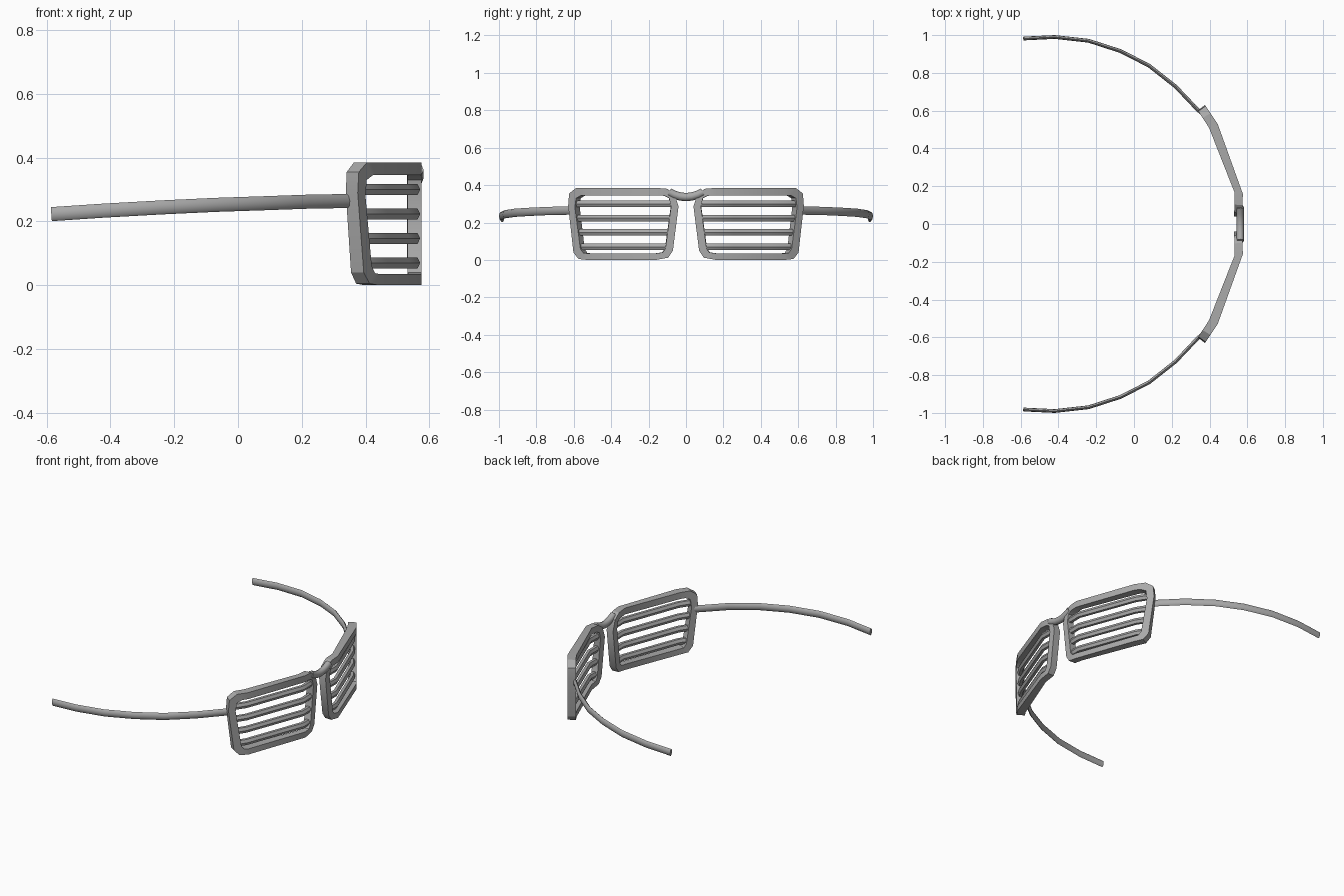
import bpy, bmesh, math
from mathutils import Vector

if "Cube" in bpy.data.objects:
    bpy.data.objects.remove(bpy.data.objects["Cube"])

grey = bpy.data.materials.new("grey_plastic")
grey.diffuse_color = (0.4, 0.4, 0.4, 1)
grey.use_nodes = True
grey.node_tree.nodes["Principled BSDF"].inputs["Base Color"].default_value = grey.diffuse_color


def finish(name, bm, mirror=True, angle=30):
    bmesh.ops.recalc_face_normals(bm, faces=bm.faces)
    me = bpy.data.meshes.new(name)
    bm.to_mesh(me)
    bm.free()
    ob = bpy.data.objects.new(name, me)
    bpy.context.collection.objects.link(ob)
    me.materials.append(grey)
    if mirror:
        m = ob.modifiers.new("mirror", 'MIRROR')
        m.use_axis = (False, True, False)
        m.use_mirror_merge = False
    bpy.ops.object.select_all(action='DESELECT')
    ob.select_set(True)
    bpy.context.view_layer.objects.active = ob
    bpy.ops.object.shade_smooth_by_angle(angle=math.radians(angle))
    return ob


def sweep(bm, path, half_depth, half_height, sides):
    """Capped rod with an upright elliptical section along a path."""
    pts = [Vector(p) for p in path]
    rings = []
    for i, p in enumerate(pts):
        t = pts[min(i + 1, len(pts) - 1)] - pts[max(i - 1, 0)]
        t.normalize()
        side = Vector((t.y, -t.x, 0)).normalized()
        up = side.cross(t).normalized()
        rings.append([bm.verts.new(p + side * half_depth * math.cos(a) + up * half_height * math.sin(a))
                      for a in (2 * math.pi * k / sides for k in range(sides))])
    for a, b in zip(rings, rings[1:]):
        for k in range(sides):
            n = (k + 1) % sides
            bm.faces.new((a[k], a[n], b[n], b[k]))
    bm.faces.new(rings[0])
    bm.faces.new(rings[-1])


# Wrap of the frame in plan: position u, front x, back x, back y
WRAP = [(0.04, 0.574, 0.53, 0.04), (0.16, 0.576, 0.533, 0.165),
        (0.53, 0.443, 0.397, 0.51), (0.635, 0.372, 0.335, 0.605)]


def wrap(u, depth):
    """Plan position at u; depth 0 is the front surface, 1 the back."""
    for a, b in zip(WRAP, WRAP[1:]):
        if u <= b[0] or b is WRAP[-1]:
            f = (u - a[0]) / (b[0] - a[0])
            fx, bx, by = (a[k] + f * (b[k] - a[k]) for k in (1, 2, 3))
            return fx + (bx - fx) * depth, u + (by - u) * depth


# Lens frame: rounded ring, wrapped around the face
outer = [(.16, 0), (.53, 0), (.575, .005), (.602, .04), (.63, .29), (.625, .355), (.587, .385),
         (.53, .385), (.16, .385), (.10, .38), (.06, .35), (.04, .285), (.07, .05), (.095, .012)]
inner = [(.16, .035), (.53, .035), (.55, .038), (.565, .06), (.594, .28), (.588, .33), (.56, .345),
         (.53, .345), (.16, .345), (.115, .343), (.09, .33), (.08, .285), (.11, .06), (.125, .04)]
bm = bmesh.new()
loops = []
for outline, depth in ((outer, 0), (inner, 0), (inner, 1), (outer, 1)):
    loops.append([bm.verts.new((*wrap(u, depth), z)) for u, z in outline])
n = len(outer)
for i in range(4):
    a, b = loops[i], loops[(i + 1) % 4]
    for k in range(n):
        j = (k + 1) % n
        bm.faces.new((a[k], a[j], b[j], b[k]))
finish("lens_frame", bm)

# Shutter slats across each lens
bm = bmesh.new()
for z, u0, u1 in ((.07, .095, .575), (.147, .085, .583), (.223, .075, .592), (.3, .07, .6)):
    path = [(*wrap(u, 0.5), z) for u in (u0, .16, .25, .345, .44, .53, u1)]
    sweep(bm, path, 0.017, 0.02, 6)
finish("shutter_slats", bm, angle=35)

# Nose bridge, dipping in the middle
bm = bmesh.new()
sweep(bm, [(.562, y, .336 + 3.2 * y * y) for y in (-.09, -.06, -.03, 0, .03, .06, .09)], 0.02, 0.022, 8)
finish("nose_bridge", bm, mirror=False, angle=50)

# Temple arms curving back and slightly down
bm = bmesh.new()
sweep(bm, [(.36, .585, .265), (.335, .607, .264), (.22, .728, .262), (.08, .838, .257), (-.07, .915, .252),
           (-.24, .97, .244), (-.42, .99, .234), (-.585, .982, .223)], 0.01, 0.022, 8)
finish("temple_arm", bm, angle=50)
